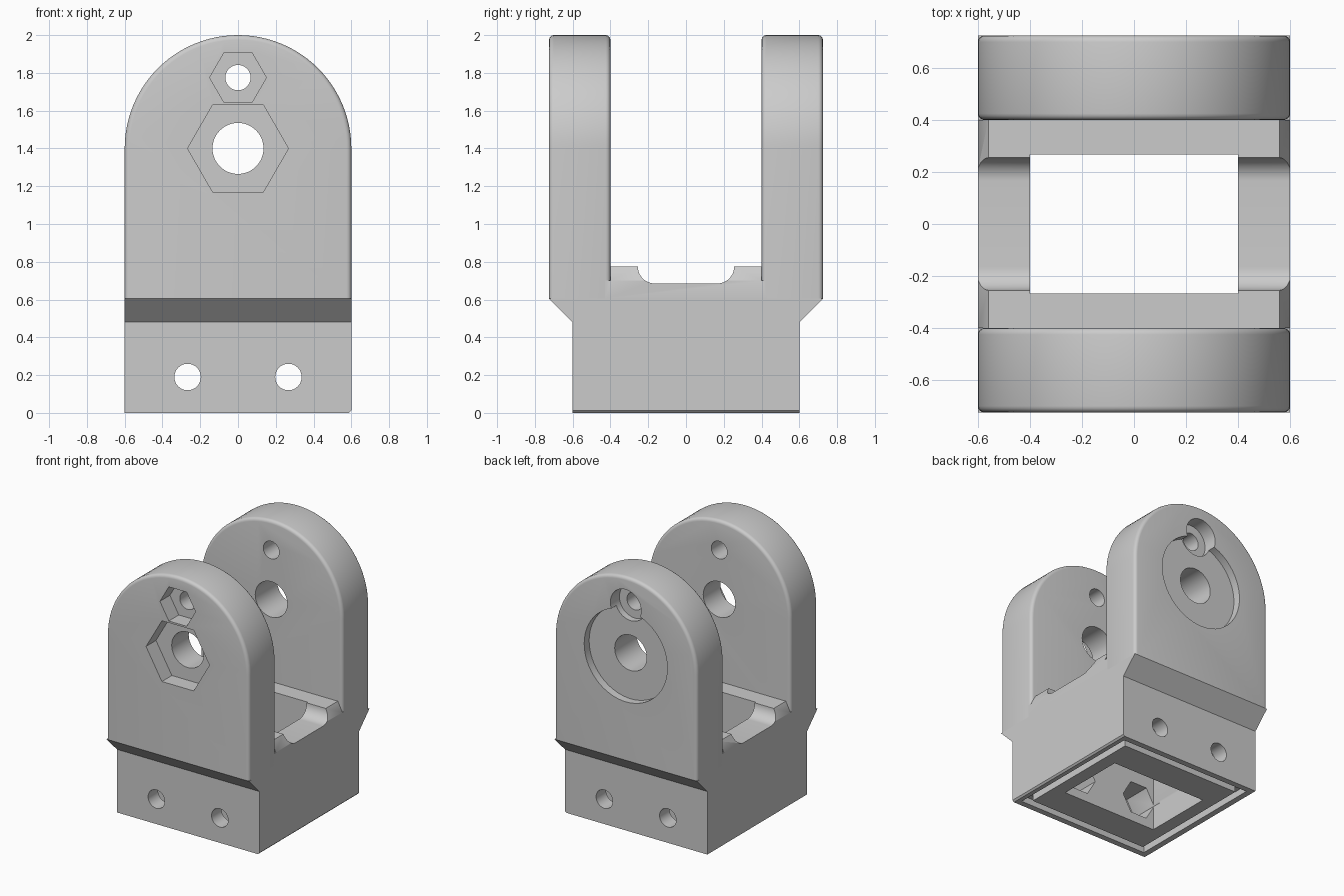
import bpy, bmesh
from math import sin, cos, pi, radians

if "Cube" in bpy.data.objects:
    bpy.data.objects.remove(bpy.data.objects["Cube"])

grey = bpy.data.materials.new("plain_grey")
grey.use_nodes = True
grey.diffuse_color = (0.6, 0.6, 0.6, 1)
grey.node_tree.nodes["Principled BSDF"].inputs["Base Color"].default_value = (0.6, 0.6, 0.6, 1)


def extrude(name, points, axis, start, end, bevel=0):
    """Extrude a closed profile along x (y,z points), y (x,z points) or z (x,y points)."""
    place = {"x": lambda p, t: (t, p[0], p[1]),
             "y": lambda p, t: (p[0], t, p[1]),
             "z": lambda p, t: (p[0], p[1], t)}[axis]
    bm = bmesh.new()
    near = [bm.verts.new(place(p, start)) for p in points]
    far = [bm.verts.new(place(p, end)) for p in points]
    bm.faces.new(near)
    bm.faces.new(far[::-1])
    n = len(points)
    for i in range(n):
        j = (i + 1) % n
        bm.faces.new((near[j], near[i], far[i], far[j]))
    bmesh.ops.recalc_face_normals(bm, faces=bm.faces)
    if bevel:
        # Round the outline on both faces, leaving the bottom edges sharp
        low = min(v.co.z for v in bm.verts) + 0.001
        rim = [e for e in bm.edges
               if abs(e.verts[0].co.y - e.verts[1].co.y) < 0.001
               and max(v.co.z for v in e.verts) > low]
        bmesh.ops.bevel(bm, geom=rim, offset=bevel, segments=4, profile=0.5,
                        affect="EDGES", clamp_overlap=False)
    mesh = bpy.data.meshes.new(name)
    bm.to_mesh(mesh)
    bm.free()
    obj = bpy.data.objects.new(name, mesh)
    bpy.context.collection.objects.link(obj)
    mesh.materials.append(grey)
    return obj


def rect(a, b):
    return [(-a, -b), (a, -b), (a, b), (-a, b)]


def ngon(x, z, r, sides):
    return [(x + r * cos(2 * pi * i / sides), z + r * sin(2 * pi * i / sides))
            for i in range(sides)]


def boolean(obj, tool, operation="DIFFERENCE"):
    """Apply a boolean with a helper solid, then discard the helper."""
    tool.hide_render = True
    mod = obj.modifiers.new("cut", "BOOLEAN")
    mod.operation, mod.solver, mod.object = operation, "EXACT", tool
    bpy.ops.object.select_all(action="DESELECT")
    bpy.context.view_layer.objects.active = obj
    obj.select_set(True)
    bpy.ops.object.modifier_apply(modifier=mod.name)
    bpy.data.objects.remove(tool)


def bore(obj, x, z, r, sides, start, end):
    boolean(obj, extrude("bore_cutter", ngon(x, z, r, sides), "y", start, end))


def smooth(obj):
    bpy.ops.object.select_all(action="DESELECT")
    bpy.context.view_layer.objects.active = obj
    obj.select_set(True)
    bpy.ops.object.shade_smooth_by_angle(angle=radians(30))


# Base block: flared side profile with a rounded scoop across the top
scoop = [(0.165 + 0.09 * cos(a), 0.775 - 0.09 * sin(a))
         for a in (i * pi / 24 for i in range(13))]
half = [(0.6, 0), (0.6, 0.48), (0.725, 0.605), (0.43, 0.605), (0.43, 0.7),
        (0.4, 0.7), (0.4, 0.775)] + scoop
base = extrude("base_block", half + [(-y, z) for y, z in reversed(half)], "x", -0.7, 0.7)

# Trim the sides, with sloped top edges and one small bottom chamfer
trim = [(-0.6, -0.012), (0.576, -0.012), (0.6, 0.012), (0.6, 0.7),
        (0.52, 0.85), (-0.52, 0.85), (-0.6, 0.7)]
boolean(base, extrude("side_trim", trim, "y", -1, 1), "INTERSECT")

# Central opening
boolean(base, extrude("opening_cutter", rect(0.4, 0.268), "z", -0.5, 1.5))

# Shallow groove around the underside
groove = extrude("groove_cutter", rect(0.555, 0.555), "z", -0.1, 0.05)
boolean(groove, extrude("groove_core", rect(0.5, 0.5), "z", -0.2, 0.2))
boolean(base, groove)

# Mounting holes with nut pockets on the inner walls
for x in (-0.267, 0.267):
    bore(base, x, 0.19, 0.07, 40, -1, 1)
    for side in (-1, 1):
        bore(base, x, 0.19, 0.14, 6, side * 0.2, side * 0.48)
smooth(base)

# Arched cheeks
arch = [(-0.6, 0.605), (0.6, 0.605)] + [
    (0.6 * cos(pi * i / 48), 1.4 + 0.6 * sin(pi * i / 48)) for i in range(49)]
for name, side in (("front_cheek", -1), ("rear_cheek", 1)):
    cheek = extrude(name, arch, "y", side * 0.4, side * 0.725, bevel=0.025)
    bore(cheek, 0, 1.4, 0.135, 48, -1, 1)
    bore(cheek, 0, 1.775, 0.067, 40, -1, 1)
    if side < 0:
        # Hexagonal pockets
        bore(cheek, 0, 1.4, 0.267, 6, -0.605, -1)
        bore(cheek, 0, 1.775, 0.15, 6, -0.605, -1)
    else:
        # Round counterbores
        bore(cheek, 0, 1.4, 0.35, 64, 0.665, 1)
        bore(cheek, 0, 1.775, 0.13, 40, 0.615, 1)
    smooth(cheek)
